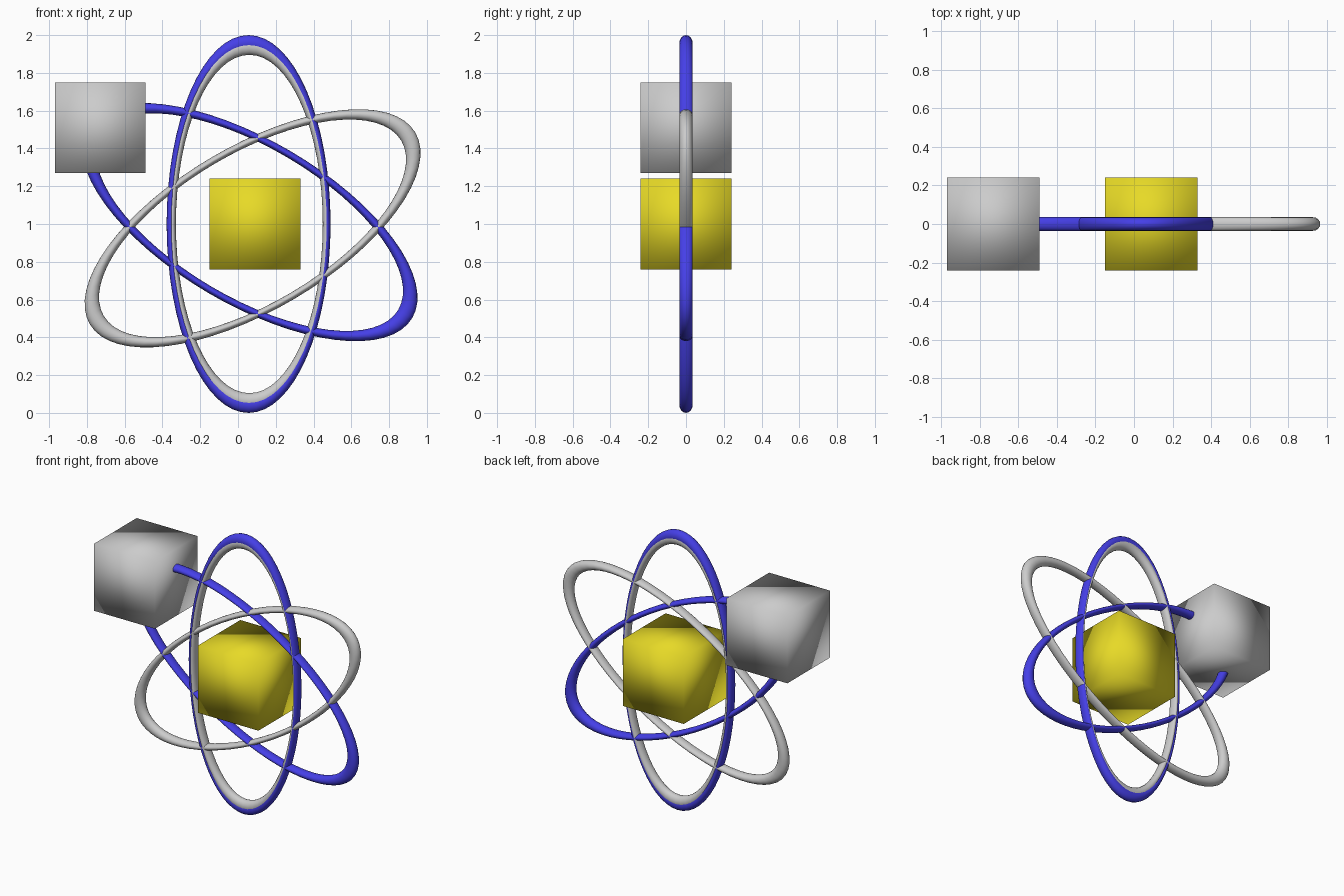
import bpy
from math import radians

if "Cube" in bpy.data.objects:
    bpy.data.objects.remove(bpy.data.objects["Cube"])


def paint(obj, name, rgb):
    mat = bpy.data.materials.get(name) or bpy.data.materials.new(name)
    mat.diffuse_color = (*rgb, 1.0)
    mat.use_nodes = True
    mat.node_tree.nodes["Principled BSDF"].inputs["Base Color"].default_value = mat.diffuse_color
    obj.data.materials.append(mat)


BLUE = ("blue", (0.06, 0.05, 0.8))
YELLOW = ("yellow", (0.8, 0.7, 0.02))


def ring(name, x, z, tilt, scale=1.0, colour=None):
    # Torus stood up in the xz plane, squashed to an ellipse with its long axis on x
    bpy.ops.mesh.primitive_torus_add(major_radius=0.957, minor_radius=0.043,
                                     major_segments=64, minor_segments=16)
    obj = bpy.context.object
    obj.name = name
    obj.scale = (scale, 0.434 * scale, 0.82)
    obj.rotation_euler = (radians(90), radians(-tilt), 0)
    obj.location = (x, 0, z)
    bpy.ops.object.shade_smooth()
    if colour:
        paint(obj, *colour)


def block(name, x, z, colour=None):
    # Cube with shading blended across its edges
    bpy.ops.mesh.primitive_cube_add(size=0.48, location=(x, 0, z))
    obj = bpy.context.object
    obj.name = name
    bpy.ops.object.shade_smooth()
    if colour:
        paint(obj, *colour)


# Orbit rings
ring("upright_ring_outer", 0.056, 1.0, 90, colour=BLUE)
ring("upright_ring_inner", 0.06, 1.0, 90, scale=0.98)
ring("rising_ring", 0.077, 0.977, 30.5)
ring("falling_ring", 0.061, 1.01, -30.5, colour=BLUE)

# Centre block and outer block
block("nucleus", 0.09, 1.0, YELLOW)
block("electron", -0.73, 1.51)
